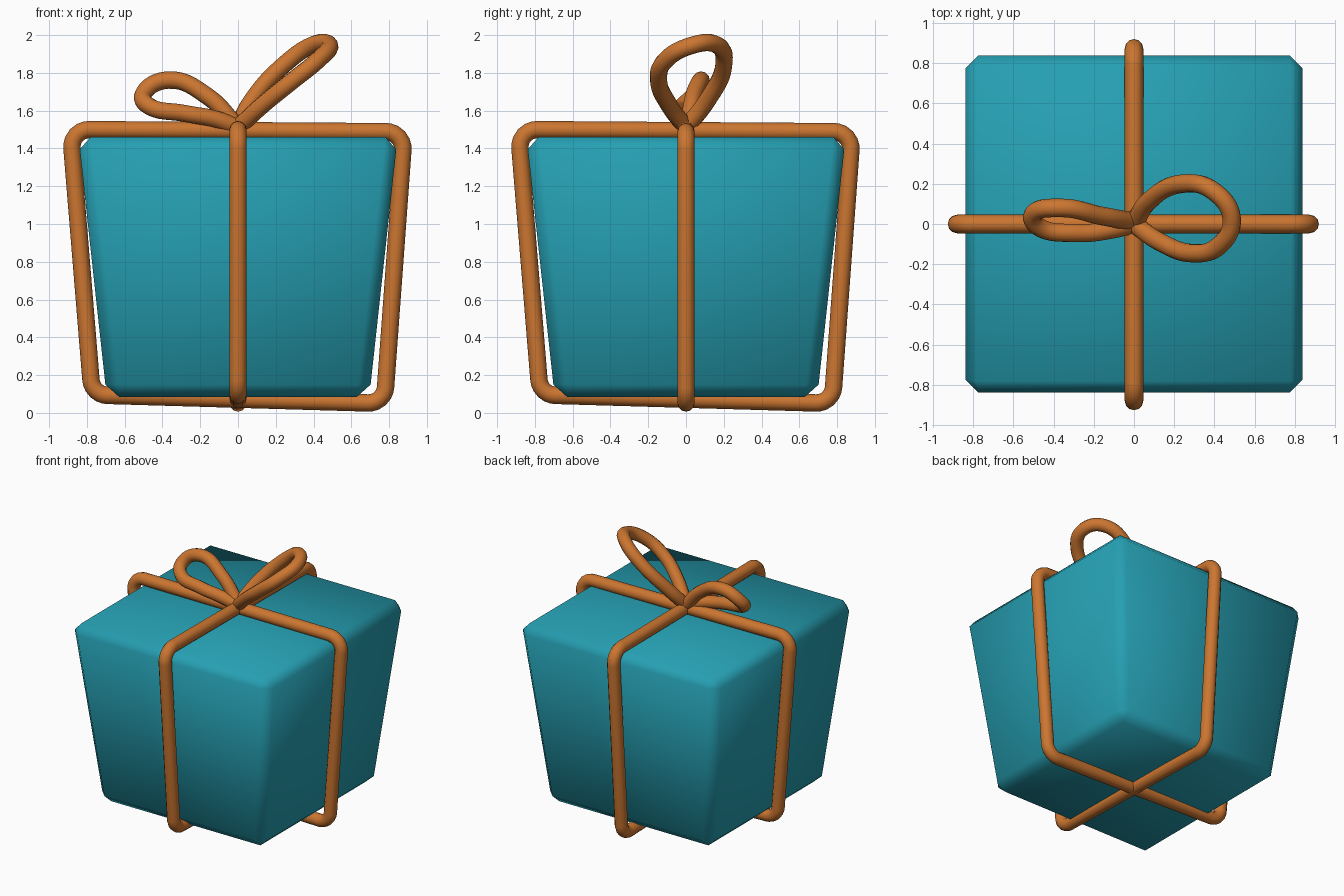
import bpy, bmesh, math
from mathutils import Vector, Matrix

if "Cube" in bpy.data.objects:
    bpy.data.objects.remove(bpy.data.objects["Cube"])


def material(name, color):
    m = bpy.data.materials.new(name)
    m.diffuse_color = (*color, 1)
    m.use_nodes = True
    m.node_tree.nodes["Principled BSDF"].inputs["Base Color"].default_value = m.diffuse_color
    return m


teal = material("teal paper", (0.019, 0.35, 0.45))
orange = material("orange cord", (0.60, 0.18, 0.03))
ROPE = 0.046


def to_mesh(obj):
    # turn a curve object into a smooth mesh
    bpy.ops.object.select_all(action='DESELECT')
    obj.select_set(True)
    bpy.context.view_layer.objects.active = obj
    bpy.ops.object.convert(target='MESH')
    bpy.ops.object.shade_smooth()


def cord(name, pts, cyclic, bezier):
    cu = bpy.data.curves.new(name, 'CURVE')
    cu.dimensions = '3D'
    cu.bevel_depth = ROPE
    cu.bevel_resolution = 4
    cu.resolution_u = 8
    cu.use_fill_caps = True
    sp = cu.splines.new('BEZIER' if bezier else 'POLY')
    store = sp.bezier_points if bezier else sp.points
    store.add(len(pts) - 1)
    for p, co in zip(store, pts):
        if bezier:
            p.co = co
            p.handle_left_type = p.handle_right_type = 'AUTO'
        else:
            p.co = (*co, 1)
    sp.use_cyclic_u = cyclic
    cu.materials.append(orange)
    ob = bpy.data.objects.new(name, cu)
    bpy.context.collection.objects.link(ob)
    to_mesh(ob)
    return ob


def rounded(corners, r, n=6):
    # closed path with rounded corners
    out = []
    for i, c in enumerate(corners):
        c = Vector(c)
        a = (Vector(corners[i - 1]) - c).normalized()
        b = (Vector(corners[(i + 1) % len(corners)]) - c).normalized()
        half = a.angle(b) / 2
        p, q = c + a * r / math.tan(half), c + b * r / math.tan(half)
        mid = c + (a + b).normalized() * r / math.sin(half)
        for k in range(n + 1):
            d = (p - mid).lerp(q - mid, k / n).normalized()
            out.append(mid + d * r)
    return out


# gift box: tapered, chamfered
bm = bmesh.new()
bmesh.ops.create_cube(bm, size=2)
for v in bm.verts:
    h = 0.845 if v.co.z > 0 else 0.695
    v.co = (v.co.x * h, v.co.y * h, 1.46 if v.co.z > 0 else 0.085)
bmesh.ops.bevel(bm, geom=bm.edges[:], offset=0.065, segments=1, affect='EDGES')
for f in bm.faces:
    f.smooth = True
me = bpy.data.meshes.new("gift_box")
bm.to_mesh(me)
bm.free()
me.materials.append(teal)
bpy.context.collection.objects.link(bpy.data.objects.new("gift_box", me))

# two cords wrapped around the box at right angles
wrap = rounded([(-0.887, 0, 1.5), (0.88, 0, 1.488), (0.775, 0, 0.05), (-0.772, 0, 0.095)], 0.09)
turn = Matrix.Rotation(math.pi / 2, 3, 'Z')
cord("wrap_cord_side", wrap, True, False)
cord("wrap_cord_front", [turn @ p for p in wrap], True, False)

# bow loops
cord("bow_loop_right", [(0, 0, 1.51), (0.07, 0.11, 1.65), (0.24, 0.2, 1.84), (0.40, 0.16, 1.95),
                        (0.485, 0.03, 1.945), (0.42, -0.11, 1.865), (0.29, -0.145, 1.76),
                        (0.13, -0.09, 1.63), (0, 0, 1.51)], False, True)
cord("bow_loop_left", [(0, 0.01, 1.51), (-0.16, 0.04, 1.675), (-0.37, 0.08, 1.762),
                       (-0.50, 0.05, 1.69), (-0.48, -0.01, 1.63), (-0.28, -0.045, 1.585),
                       (-0.12, -0.03, 1.555), (0, 0, 1.51)], False, True)
